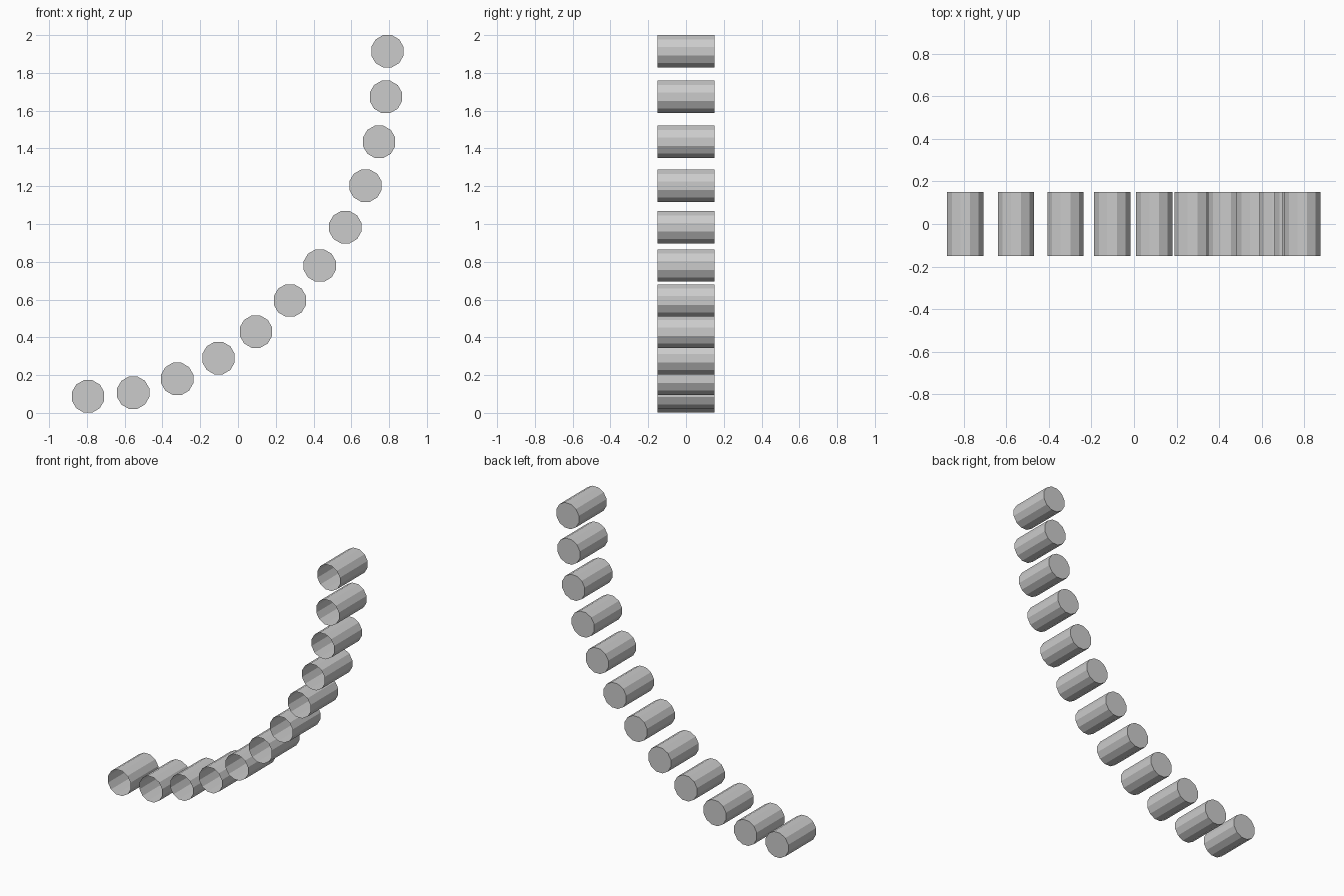
import bpy, bmesh, math

if "Cube" in bpy.data.objects:
    bpy.data.objects.remove(bpy.data.objects["Cube"])

SIDES = 12
RADIUS = 0.0885
HALF_DEPTH = 0.15

# Centres of the cups along the rising arc (x, z)
ARC = [(-0.794, 0.0875), (-0.555, 0.107), (-0.322, 0.18), (-0.103, 0.29),
       (0.095, 0.43), (0.275, 0.595), (0.433, 0.78), (0.568, 0.983),
       (0.675, 1.203), (0.747, 1.435), (0.783, 1.673), (0.791, 1.9145)]


def open_cup(name, x, z):
    """Thin faceted cup: open at the front, closed at the back."""
    bm = bmesh.new()
    angles = [2 * math.pi * (i + 0.5) / SIDES for i in range(SIDES)]
    front, back = [[bm.verts.new((RADIUS * math.cos(a), y, RADIUS * math.sin(a)))
                    for a in angles] for y in (-HALF_DEPTH, HALF_DEPTH)]
    for i in range(SIDES):
        j = (i + 1) % SIDES
        bm.faces.new((front[i], front[j], back[j], back[i]))
    bm.faces.new(back)
    bmesh.ops.recalc_face_normals(bm, faces=bm.faces)
    # Make sure the closed end faces backwards
    bm.normal_update()
    cap = max(bm.faces, key=lambda f: len(f.verts))
    if cap.normal.y < 0:
        bmesh.ops.reverse_faces(bm, faces=bm.faces)
    mesh = bpy.data.meshes.new(name)
    bm.to_mesh(mesh)
    bm.free()
    obj = bpy.data.objects.new(name, mesh)
    obj.location = (x, 0, z)
    bpy.context.collection.objects.link(obj)
    return obj


# Row of cups following the arc
for n, (x, z) in enumerate(ARC, 1):
    open_cup(f"arc_cup_{n:02d}", x, z)
